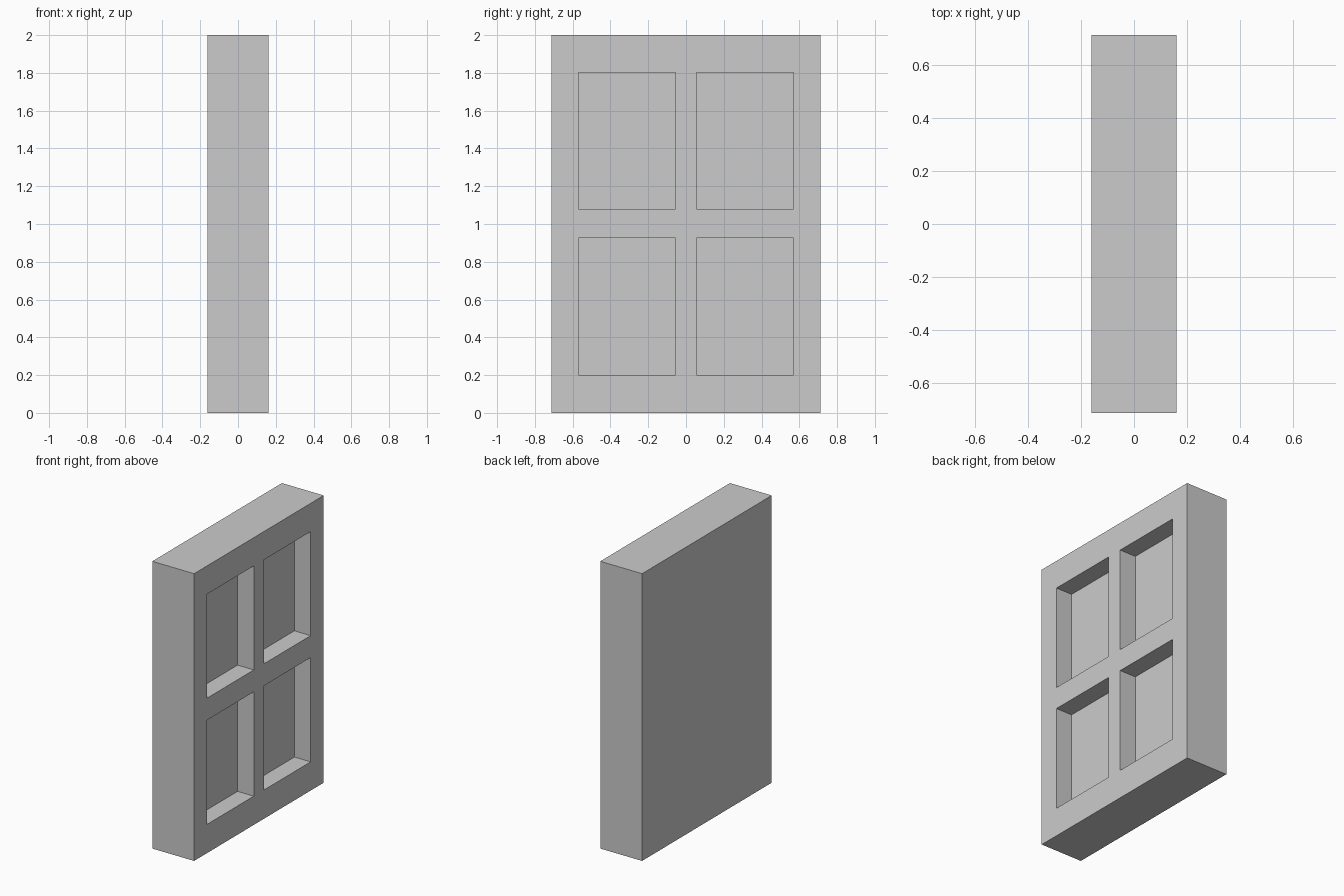
import bpy, bmesh

if "Cube" in bpy.data.objects:
    bpy.data.objects.remove(bpy.data.objects["Cube"])

HALF_X = 0.161
RECESS = 0.125
YS = [-0.713, -0.569, -0.056, 0.056, 0.569, 0.713]
ZS = [0.0, 0.2, 0.926, 1.079, 1.803, 2.0]

bm = bmesh.new()

# front sheet of stiles, rails and panel cells
grid = [[bm.verts.new((HALF_X, y, z)) for z in ZS] for y in YS]
panels = []
for i in range(5):
    for j in range(5):
        f = bm.faces.new((grid[i][j], grid[i + 1][j],
                          grid[i + 1][j + 1], grid[i][j + 1]))
        if i in (1, 3) and j in (1, 3):
            panels.append(f)

# slab sides and plain back
rim = [e for e in bm.edges if e.is_boundary]
geom = bmesh.ops.extrude_edge_only(bm, edges=rim)["geom"]
for v in geom:
    if isinstance(v, bmesh.types.BMVert):
        v.co.x = -HALF_X
bmesh.ops.holes_fill(bm, edges=[e for e in bm.edges if e.is_boundary], sides=0)

# four sunken panels
sunk = bmesh.ops.extrude_discrete_faces(bm, faces=panels)["faces"]
for f in sunk:
    bmesh.ops.translate(bm, verts=f.verts, vec=(-RECESS, 0, 0))

# merge coplanar faces and tidy
bmesh.ops.dissolve_limit(bm, angle_limit=0.01, verts=bm.verts[:], edges=bm.edges[:])
bmesh.ops.recalc_face_normals(bm, faces=bm.faces[:])

mesh = bpy.data.meshes.new("panelled_slab")
bm.to_mesh(mesh)
bm.free()
slab = bpy.data.objects.new("panelled_slab", mesh)
bpy.context.collection.objects.link(slab)
